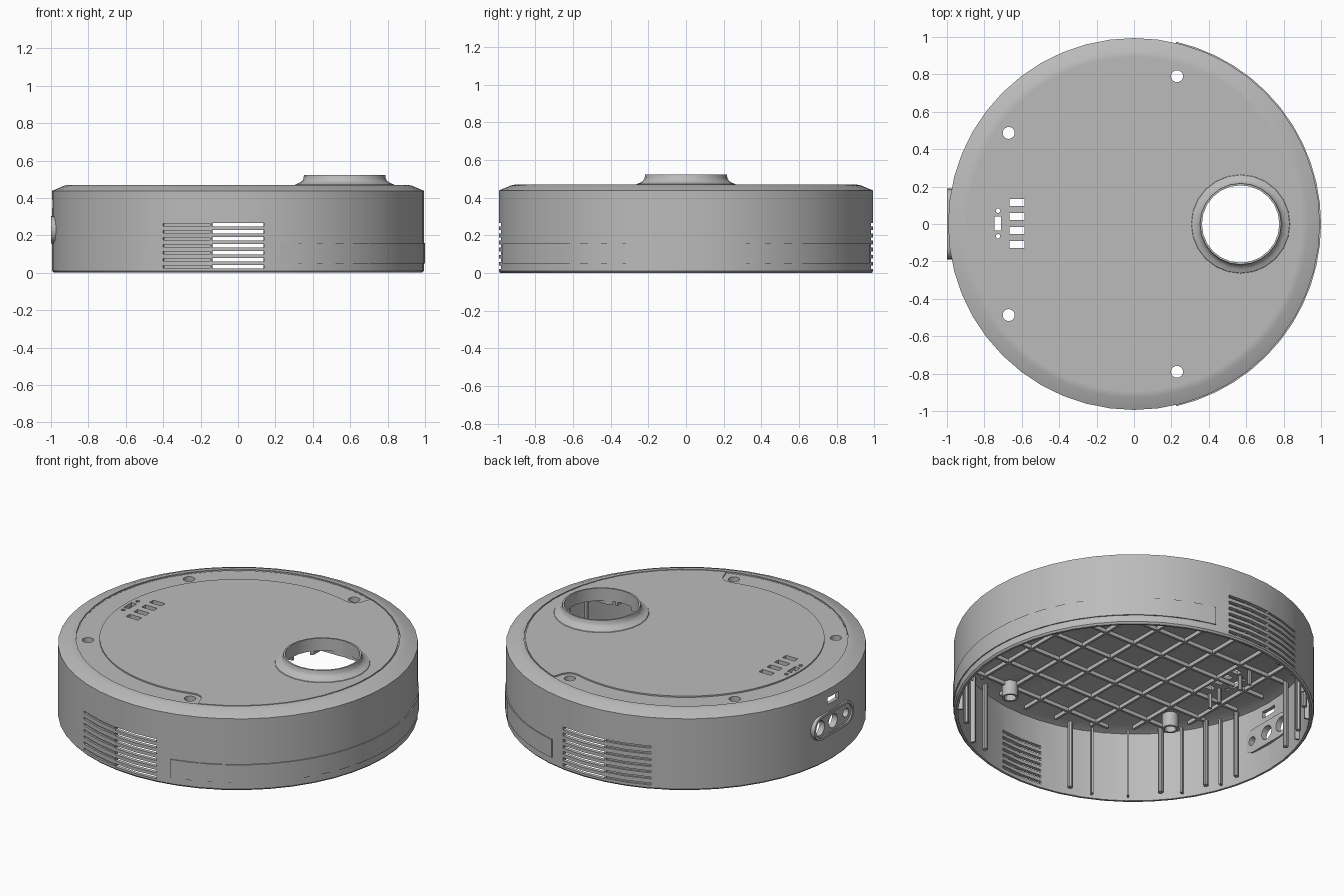
import bpy, bmesh
from math import sin, cos, pi, radians, sqrt
from mathutils import Matrix, Vector

cube = bpy.data.objects.get("Cube")
if cube:
    bpy.data.objects.remove(cube)

grey = bpy.data.materials.new("light_grey")
grey.use_nodes = True
grey.diffuse_color = (0.5, 0.5, 0.5, 1)
grey.node_tree.nodes["Principled BSDF"].inputs["Base Color"].default_value = (0.5, 0.5, 0.5, 1)

SEG = 48
R = 0.994
# Matrix that stands a flat outline up on the -x wall: outline (u, v) -> (y, z), height -> x
SIDE = Matrix(((0, 0, 1, 0), (1, 0, 0, 0), (0, 1, 0, 0), (0, 0, 0, 1)))


def make(name, bm):
    bmesh.ops.recalc_face_normals(bm, faces=bm.faces)
    mesh = bpy.data.meshes.new(name)
    bm.to_mesh(mesh)
    bm.free()
    obj = bpy.data.objects.new(name, mesh)
    mesh.materials.append(grey)
    bpy.context.collection.objects.link(obj)
    return obj


def prism(bm, outline, z0, z1, mat=Matrix()):
    low = [bm.verts.new(mat @ Vector((u, v, z0))) for u, v in outline]
    high = [bm.verts.new(mat @ Vector((u, v, z1))) for u, v in outline]
    bm.faces.new(low[::-1])
    bm.faces.new(high)
    n = len(low)
    for i in range(n):
        j = (i + 1) % n
        bm.faces.new((low[i], low[j], high[j], high[i]))


def arc(r, a0, a1, n, cx=0, cy=0):
    angles = [radians(a0 + (a1 - a0) * i / n) for i in range(n + 1)]
    return [(cx + r * cos(a), cy + r * sin(a)) for a in angles]


def circle(r, cx=0, cy=0, n=20):
    return arc(r, 0, 360, n, cx, cy)[:-1]


def rect(x0, x1, y0, y1):
    return [(x0, y0), (x1, y0), (x1, y1), (x0, y1)]


def sector(r0, r1, a0, a1, n):
    return arc(r1, a0, a1, n) + arc(r0, a1, a0, n)


def stadium(half, r, z):
    return arc(r, -90, 90, 10, half - r, z) + arc(r, 90, 270, 10, r - half, z)


def lathe(bm, profile, n, cx=0, closed=False):
    verts = [bm.verts.new((cx + r, 0, z)) for r, z in profile]
    count = len(verts)
    edges = [bm.edges.new((verts[i], verts[(i + 1) % count]))
             for i in range(count if closed else count - 1)]
    bmesh.ops.spin(bm, geom=verts + edges, cent=(cx, 0, 0), axis=(0, 0, 1),
                   angle=2 * pi, steps=n, use_duplicate=False)
    bmesh.ops.remove_doubles(bm, verts=bm.verts, dist=1e-5)


def cut(obj, cutter):
    mod = obj.modifiers.new("cut", 'BOOLEAN')
    mod.operation = 'DIFFERENCE'
    mod.solver = 'EXACT'
    mod.use_self = True
    mod.object = cutter
    bpy.context.view_layer.objects.active = obj
    bpy.ops.object.modifier_apply(modifier=mod.name)


# Hollow drum with a sloping rim, open underneath
bm = bmesh.new()
lathe(bm, [(0, 0.47), (0.905, 0.47), (0.93, 0.465), (R, 0.438), (R, 0.01), (0.985, 0),
           (0.972, 0), (0.972, 0.425), (0.915, 0.447), (0, 0.447)], SEG)
shell = make("outer_shell", bm)

# Connector plate on the side, with a shallow recess
bm = bmesh.new()
prism(bm, stadium(0.19, 0.073, 0.23), -1.0, -0.955, SIDE)
plate = make("connector_plate", bm)
bm = bmesh.new()
prism(bm, stadium(0.175, 0.058, 0.23), -1.1, -0.99, SIDE)
recess = make("plate_recess_cutter", bm)

# Ribs under the lid
bm = bmesh.new()
for i in range(-4, 5):
    p = i * 0.2 + 0.01
    half = sqrt(0.92 ** 2 - p * p)
    prism(bm, rect(p - 0.007, p + 0.007, -half, half), 0.425, 0.45)
    prism(bm, rect(-half, half, p - 0.007, p + 0.007), 0.425, 0.45)
ribs = make("lid_ribs", bm)

# Lid recess: a C-shaped band with rounded ends
bm = bmesh.new()
ends = [(0.823, 69.4), (0.79, 70.1), (0.77, 72)]
tip = [(r * cos(radians(a)), r * sin(radians(a))) for r, a in ends]
band = arc(0.89, 69.5, 290.5, 40) + [(x, -y) for x, y in tip]
band += arc(0.765, 286, 74, 40) + tip[::-1]
prism(bm, band, 0.462, 0.5)
band_cutter = make("lid_band_cutter", bm)

# Seam around the lid
bm = bmesh.new()
lathe(bm, [(0.888, 0.463), (0.895, 0.463), (0.895, 0.5), (0.888, 0.5)], SEG, closed=True)
seam_cutter = make("lid_seam_cutter", bm)

# Openings through the lid and the wall
screws = [(0.23, 0.79), (0.23, -0.79), (-0.67, 0.487), (-0.67, -0.487)]
bm = bmesh.new()
prism(bm, circle(0.207, 0.57, 0, 24), 0.4, 0.6)
for x, y in screws:
    prism(bm, circle(0.032, x, y), 0.3, 0.6)
for i in range(4):
    y = 0.115 - 0.075 * i
    prism(bm, rect(-0.665, -0.585, y - 0.018, y + 0.018), 0.4, 0.6)
prism(bm, rect(-0.745, -0.71, -0.036, 0.039), 0.4, 0.6)
for y in (0.071, -0.066):
    prism(bm, circle(0.012, -0.727, y, 10), 0.4, 0.6)
lid_holes = make("lid_hole_cutter", bm)

bm = bmesh.new()
for y, r in ((0.125, 0.045), (0, 0.042), (-0.125, 0.026)):
    prism(bm, circle(r, y, 0.23), -1.1, -0.9, SIDE)
prism(bm, rect(-0.052, 0.052, 0.347, 0.388), -1.1, -0.9, SIDE)
for centre, side in ((270, -1), (90, 1)):
    for i in range(7):
        z = 0.022 + 0.0375 * i
        prism(bm, sector(0.9, 1.05, centre - 8.1, centre + 8.1, 6), z, z + 0.018)
        a0, a1 = sorted((centre + side * 8.6, centre + side * 23.8))
        prism(bm, sector(0.982, 1.05, a0, a1, 6), z + 0.004, z + 0.016)
wall_holes = make("wall_hole_cutter", bm)

# Hollow screw bosses under the lid
bm = bmesh.new()
for x, y in screws:
    prism(bm, circle(0.045, x, y), 0.36, 0.455)
bosses = make("screw_bosses", bm)

for cutter in (band_cutter, seam_cutter, lid_holes, wall_holes):
    cut(shell, cutter)
cut(plate, recess)
cut(plate, wall_holes)
cut(ribs, lid_holes)
cut(bosses, lid_holes)
for cutter in (band_cutter, seam_cutter, lid_holes, wall_holes, recess):
    bpy.data.objects.remove(cutter)

# Flared turret ring around the big opening
bm = bmesh.new()
lathe(bm, [(0.265, 0.468), (0.262, 0.473), (0.243, 0.48), (0.228, 0.49), (0.22, 0.503),
           (0.217, 0.523), (0.207, 0.523), (0.207, 0.447), (0.25, 0.447)], 24, 0.57, True)
turret = make("turret_ring", bm)

# Thin bumper panel wrapped round the wall
bm = bmesh.new()
prism(bm, sector(0.98, 1.0, -77, 77, 24), 0.05, 0.16)
bumper = make("bumper_panel", bm)

# Posts and thin stiffeners along the inside wall
bm = bmesh.new()
for side in (1, -1):
    for a in (50, 69, 108, 139, 155, 167):
        x, y = 0.94 * cos(radians(a)), 0.94 * sin(radians(a))
        prism(bm, circle(0.015, x, side * y, 10), 0.03, 0.445)
    for y in (0.09, 0.17):
        prism(bm, circle(0.012, -0.69, side * y, 8), 0.36, 0.45)
posts = make("inner_posts", bm)

bm = bmesh.new()
for side in (1, -1):
    for a in (20, 40, 62, 116, 128, 146, 160):
        prism(bm, sector(0.945, 0.98, side * a - 0.35, side * a + 0.35, 1), 0.02, 0.44)
stiffeners = make("wall_stiffeners", bm)

bpy.ops.object.select_all(action='DESELECT')
for obj in (shell, plate, turret, bumper, posts, bosses):
    obj.select_set(True)
bpy.context.view_layer.objects.active = shell
bpy.ops.object.shade_smooth_by_angle(angle=radians(25))
